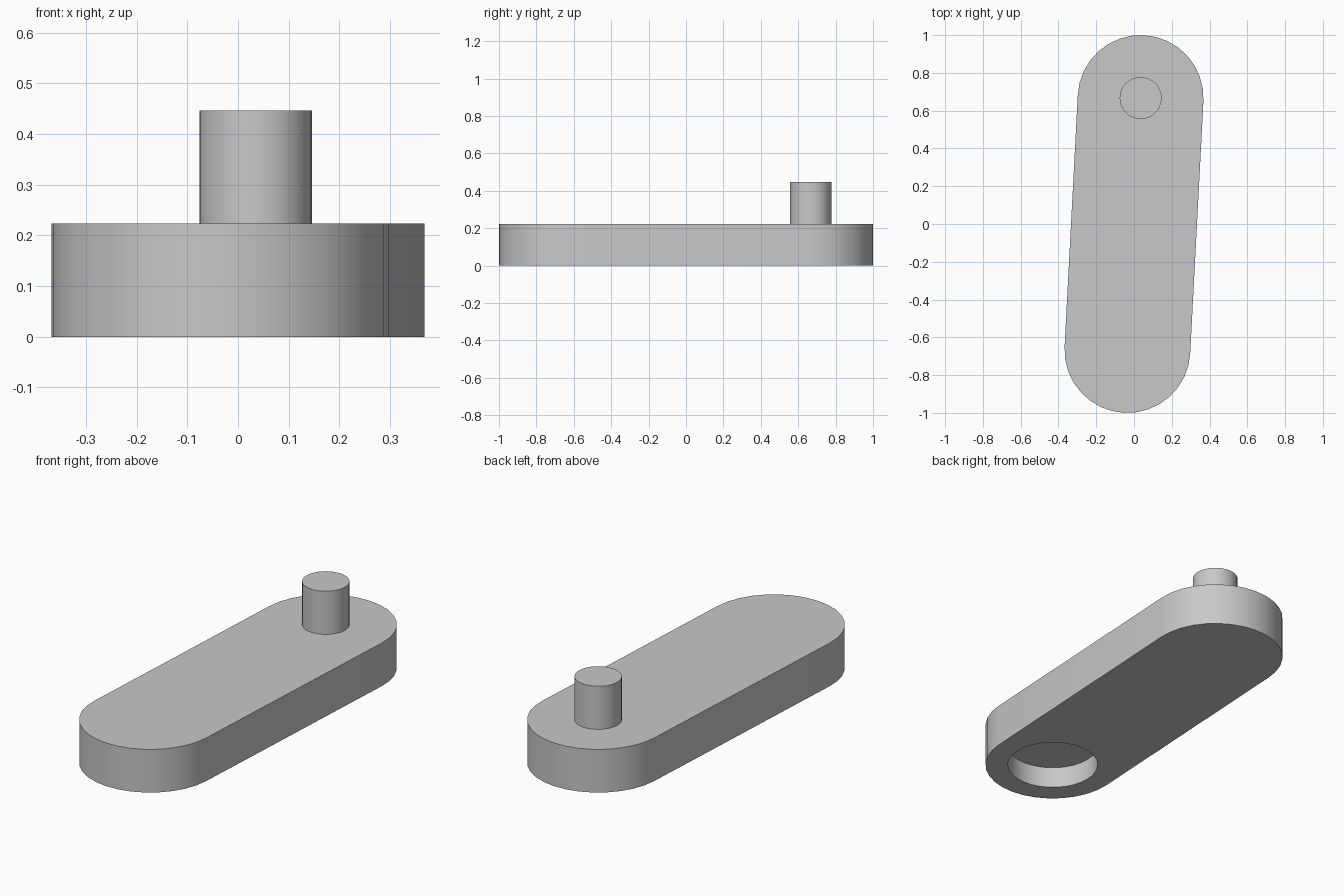
import bpy, bmesh
from math import atan2, cos, sin, pi
from mathutils import Vector

cube = bpy.data.objects.get("Cube")
if cube:
    bpy.data.objects.remove(cube, do_unlink=True)

THICK = 0.223
END_R = 0.333
PEG_END = Vector((0.035, 0.667))
HOLE_END = -PEG_END

grey = bpy.data.materials.new("plain grey")
grey.use_nodes = True
colour = (0.58, 0.58, 0.58, 1)
grey.diffuse_color = colour
grey.node_tree.nodes["Principled BSDF"].inputs["Base Color"].default_value = colour


def arc(centre, radius, start, sweep, steps):
    return [(centre.x + radius * cos(start + sweep * i / steps),
             centre.y + radius * sin(start + sweep * i / steps))
            for i in range(steps + 1)]


def extrude(name, outline, z0, z1):
    """Solid prism from a closed outline."""
    bm = bmesh.new()
    face = bm.faces.new([bm.verts.new((x, y, z0)) for x, y in outline])
    top = bmesh.ops.extrude_face_region(bm, geom=[face], use_keep_orig=True)["geom"]
    bmesh.ops.translate(bm, vec=(0, 0, z1 - z0),
                        verts=[v for v in top if isinstance(v, bmesh.types.BMVert)])
    bmesh.ops.recalc_face_normals(bm, faces=bm.faces)
    mesh = bpy.data.meshes.new(name)
    bm.to_mesh(mesh)
    bm.free()
    mesh.materials.append(grey)
    obj = bpy.data.objects.new(name, mesh)
    bpy.context.collection.objects.link(obj)
    return obj


def cylinder(name, centre, radius, z0, z1):
    return extrude(name, arc(centre, radius, 0, 2 * pi, 32)[:-1], z0, z1)


# Arm with two rounded ends
axis = atan2(PEG_END.y, PEG_END.x)
outline = (arc(PEG_END, END_R, axis - pi / 2, pi, 16)
           + arc(HOLE_END, END_R, axis + pi / 2, pi, 16))
arm = extrude("crank_arm", outline, 0, THICK)

# Blind round pocket under the front end
cutter = cylinder("pocket_cutter", HOLE_END, 0.222, -0.1, THICK / 2)
cutter.hide_render = True
cut = arm.modifiers.new("pocket", "BOOLEAN")
cut.operation = "DIFFERENCE"
cut.solver = "EXACT"
cut.object = cutter
bpy.ops.object.select_all(action="DESELECT")
bpy.context.view_layer.objects.active = arm
arm.select_set(True)
bpy.ops.object.modifier_apply(modifier=cut.name)
bpy.data.objects.remove(cutter, do_unlink=True)

# Upright peg on the rear end
peg = cylinder("peg", PEG_END, 0.111, THICK, THICK * 2)

# Smooth walls, sharp rims
peg.select_set(True)
bpy.ops.object.shade_smooth_by_angle(angle=pi / 6)
